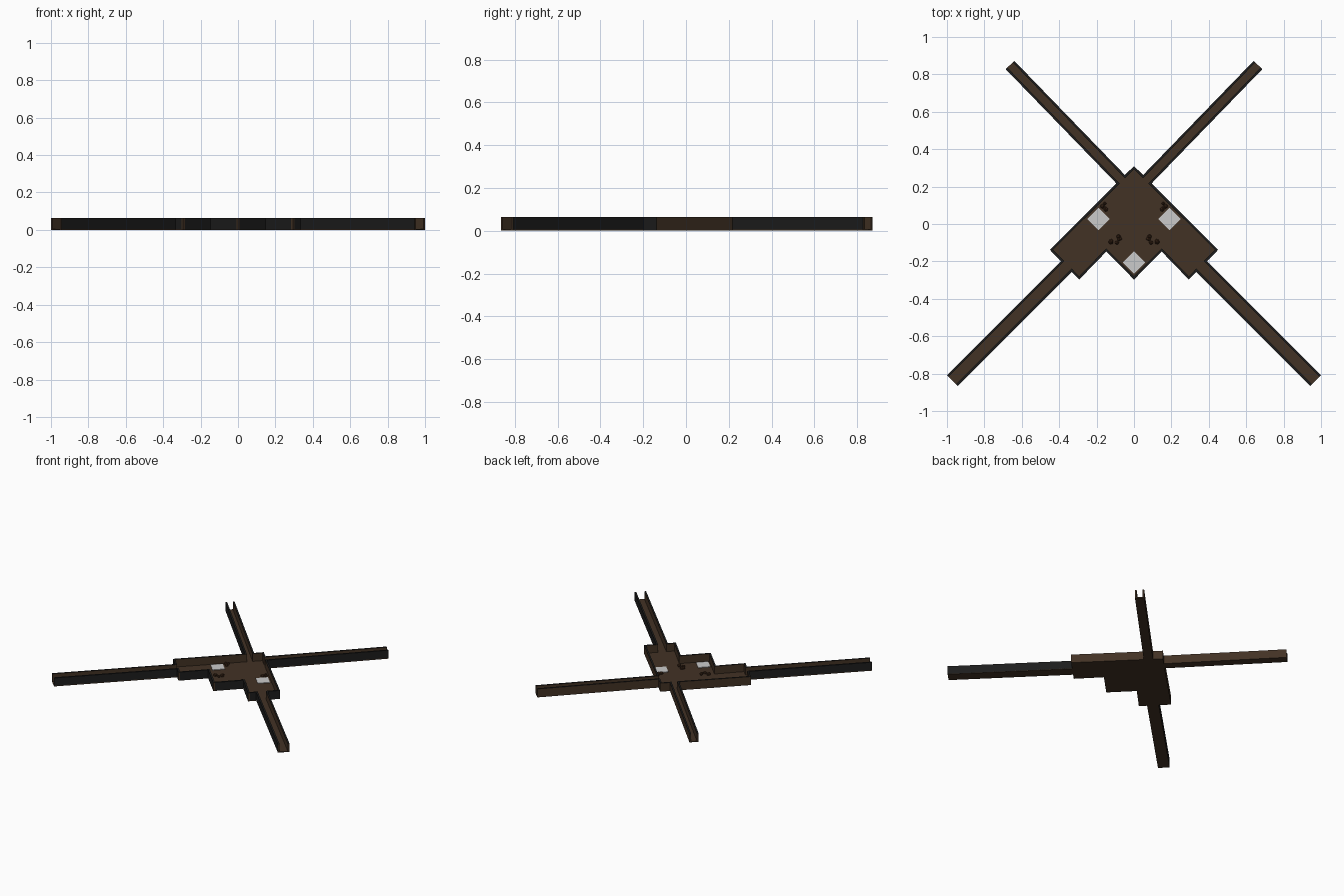
import bpy, bmesh, random
from mathutils import Vector, Matrix

if "Cube" in bpy.data.objects:
    bpy.data.objects.remove(bpy.data.objects["Cube"])

random.seed(4)
H, T, F = 0.064, 0.012, 0.006      # wall height, wall thickness, floor thickness


def material(name, rgb):
    m = bpy.data.materials.new(name)
    m.diffuse_color = (*rgb, 1)
    m.use_nodes = True
    m.node_tree.nodes["Principled BSDF"].inputs["Base Color"].default_value = m.diffuse_color
    return m


BROWN = material("brown_earth", (0.055, 0.032, 0.018))
DARK = material("dark_stone", (0.012, 0.012, 0.012))
RUST = material("brown_rock", (0.05, 0.022, 0.01))


def finish(name, bm, mats, mirror=True):
    me = bpy.data.meshes.new(name)
    bmesh.ops.recalc_face_normals(bm, faces=bm.faces)
    bm.to_mesh(me)
    bm.free()
    for m in mats:
        me.materials.append(m)
    ob = bpy.data.objects.new(name, me)
    bpy.context.collection.objects.link(ob)
    if mirror:
        ob.modifiers.new("Mirror", 'MIRROR')
    return ob


def prism(bm, pts, z0, z1, skip=False):
    lo = [bm.verts.new((x, y, z0)) for x, y in pts]
    hi = [bm.verts.new((x, y, z1)) for x, y in pts]
    n = len(pts)
    bm.faces.new(lo[::-1])
    top = bm.faces.new(hi)
    sides = [bm.faces.new((lo[i], lo[(i + 1) % n], hi[(i + 1) % n], hi[i])) for i in range(n)]
    return top, sides


def wall(bm, p, q, brown_outside):
    # outer line runs p to q, thickness goes to the left
    p, q = Vector(p), Vector(q)
    d = (q - p).normalized()
    n = Vector((-d.y, d.x)) * T
    top, sides = prism(bm, [p, q, q + n, p + n], 0.002, H)
    top.material_index = 1
    sides[0].material_index = 0 if brown_outside else 1


def corridor(name, start, end, width, brown_left, brown_right):
    s, e = Vector(start), Vector(end)
    d = (e - s).normalized()
    n = Vector((-d.y, d.x)) * width / 2
    s0 = s - d * T
    bm = bmesh.new()
    prism(bm, [s0 - n, e - n, e + n, s0 + n], 0, F)
    wall(bm, s0 - n, e - n, brown_right)
    wall(bm, e + n, s0 + n, brown_left)
    finish(name, bm, [BROWN, DARK])


# Right half of the room outline, counter-clockwise from the front corner
outline = [(0, -0.297), (0.148, -0.147), (0.293, -0.297), (0.45, -0.138), (0, 0.31)]

# Room floor
bm = bmesh.new()
prism(bm, outline, 0, F)
finish("room_floor", bm, [BROWN])

# Room walls, leaving doorways at the corridors
bm = bmesh.new()
wall(bm, (0, -0.297), (0.156, -0.139), False)
wall(bm, (0.140, -0.139), (0.293, -0.297), False)
wall(bm, (0.293, -0.297), (0.333, -0.256), False)
wall(bm, (0.390, -0.199), (0.45, -0.138), False)
wall(bm, (0.45, -0.138), (0.093, 0.217), True)
wall(bm, (0.049, 0.261), (0, 0.31), True)
finish("room_walls", bm, [BROWN, DARK])

# Four corridors, mirrored in pairs
corridor("front_corridor", (0.3615, -0.2275), (0.971, -0.837), 0.081, False, False)
corridor("back_corridor", (0.071, 0.239), (0.663, 0.85), 0.064, True, False)

# Pale floor tiles
for name, x, y, mirror in (("side_tile", 0.19, 0.027, True), ("front_tile", 0, -0.206, False)):
    bm = bmesh.new()
    r = 0.06
    prism(bm, [(x - r, y), (x, y - r), (x + r, y), (x, y + r)], 0.003, F + 0.004)
    finish(name, bm, [], mirror)

# Small rock piles
bm = bmesh.new()
for cx, cy, count, spread in ((0.1, -0.09, 10, 0.035), (0.155, 0.085, 4, 0.02)):
    for i in range(count):
        r = random.uniform(0.007, 0.013)
        t = random.uniform(-spread, spread)
        w = random.uniform(-0.015, 0.015)
        pos = Vector((cx + t * 0.7 + w, cy - t * 0.7 + w, F + r * 0.6))
        bmesh.ops.create_icosphere(bm, subdivisions=1, radius=r,
                                   matrix=Matrix.Translation(pos) @ Matrix.Rotation(i, 4, 'X'))
finish("rock_piles", bm, [RUST])
